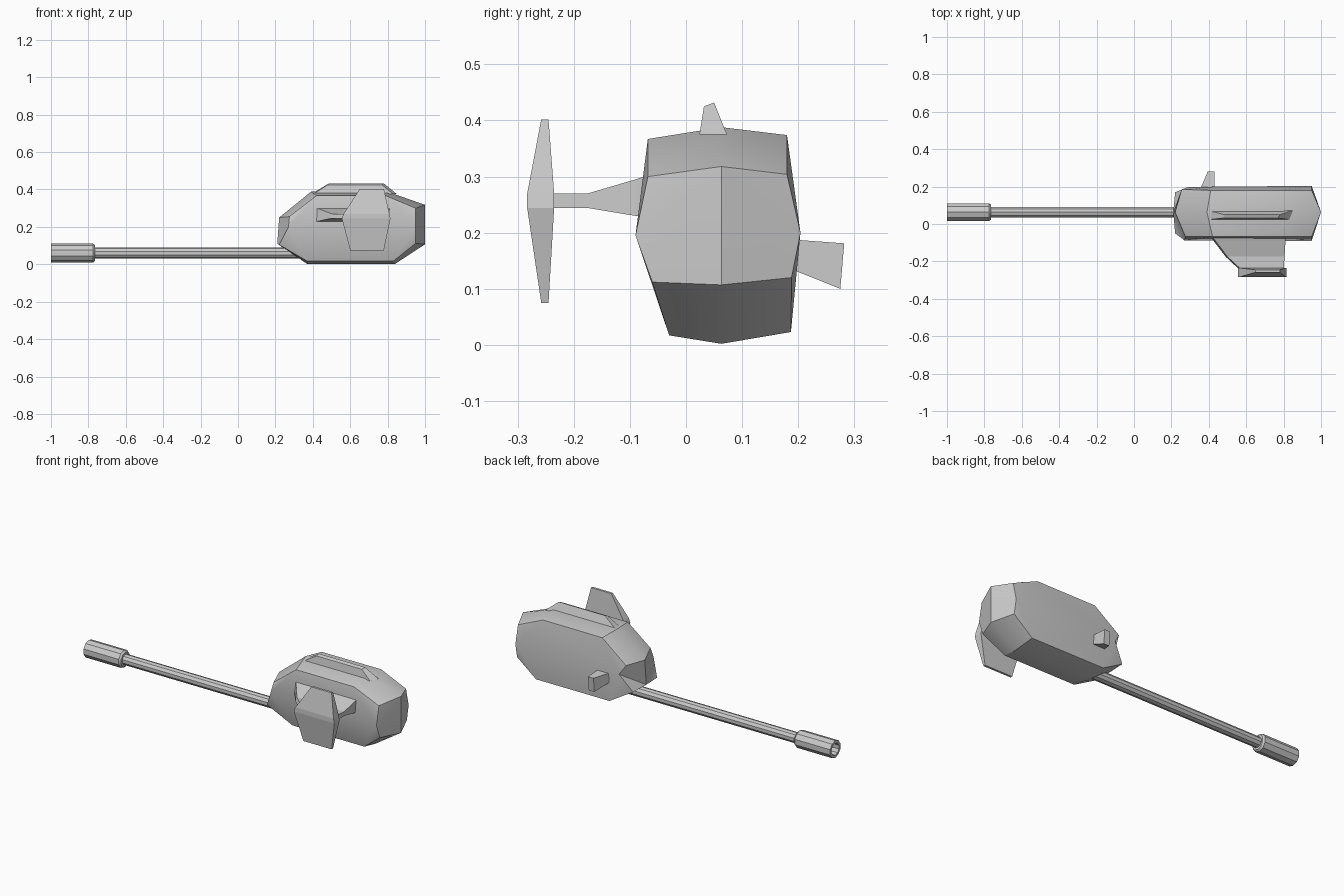
import bpy, bmesh
from math import cos, sin, pi, radians

if "Cube" in bpy.data.objects:
    bpy.data.objects.remove(bpy.data.objects["Cube"])

AXIS_Y, AXIS_Z = 0.063, 0.06   # gun barrel axis


def make(name, verts, faces, angle=None):
    me = bpy.data.meshes.new(name)
    me.from_pydata(verts, [], faces)
    bm = bmesh.new()
    bm.from_mesh(me)
    bmesh.ops.triangulate(bm, faces=[f for f in bm.faces if len(f.verts) > 4])
    bmesh.ops.recalc_face_normals(bm, faces=bm.faces)
    bm.to_mesh(me)
    bm.free()
    ob = bpy.data.objects.new(name, me)
    bpy.context.collection.objects.link(ob)
    if angle:
        bpy.ops.object.select_all(action='DESELECT')
        ob.select_set(True)
        bpy.context.view_layer.objects.active = ob
        bpy.ops.object.shade_smooth_by_angle(angle=radians(angle))
    return ob


def loft(name, rings, angle=None):
    """Skin equal-length rings and cap both ends."""
    n = len(rings[0])
    verts = [v for r in rings for v in r]
    faces = [(k*n + i, k*n + (i+1) % n, (k+1)*n + (i+1) % n, (k+1)*n + i)
             for k in range(len(rings)-1) for i in range(n)]
    faces += [tuple(range(n)), tuple(range((len(rings)-1)*n, len(rings)*n))]
    return make(name, verts, faces, angle)


def tube(name, stations, sides=10):
    """Rings of (x, radius) around the barrel axis."""
    return loft(name, [[(x, AXIS_Y + r*cos(2*pi*(i+.5)/sides),
                         AXIS_Z + r*sin(2*pi*(i+.5)/sides)) for i in range(sides)]
                       for x, r in stations], 30)


# Pod body: outline order nose low/up, top front/rear, tail up/low, belly rear/front
centre = [(x, AXIS_Y, z) for x, z in
          [(.21, .11), (.22, .25), (.39, .388), (.80, .388),
           (1, .318), (1, .107), (.84, .002), (.37, .002)]]
near = [(.22, -.05, .105), (.275, -.068, .255), (.42, -.068, .367), (.79, -.068, .367),
        (.95, -.068, .30), (.95, -.06, .112), (.83, -.03, .017), (.37, -.03, .017),
        (.95, -.09, .195), (.27, -.088, .2)]
far = [(.22, .17, .105), (.255, .185, .255), (.41, .18, .373), (.79, .18, .374),
       (.95, .18, .304), (.95, .188, .12), (.83, .187, .023), (.36, .187, .023),
       (.95, .204, .2), (.29, .198, .2)]
faces = []
for o in (8, 18):
    for i in range(8):
        j = (i + 1) % 8
        mid = {4: [o + 8], 0: [o + 9]}.get(i, [])     # side crease ends
        if mid:
            m = mid[0]
            faces += [(i, j, o + j, m), (i, m, o + i)]
        else:
            faces.append((i, j, o + j, o + i))
    faces += [(o+1, o+2, o+3, o+4, o+8, o+9), (o, o+9, o+8, o+5, o+6, o+7)]
make("pod_body", centre + near + far, faces, 30)

# Barrel and hollow muzzle
tube("barrel", [(-.78, .03), (.40, .03)])
tube("muzzle", [(-.765, .042), (-.775, .05), (-1, .05), (-1, .034), (-.88, .034)])

# Side wing carrying the plate: y, front x, rear x, z low, z high
loft("side_wing", [[(a, y, lo), (b, y, lo), (b, y, hi), (a + .01, y, hi)]
                   for y, a, b, lo, hi in [(-.06, .40, .81, .225, .305),
                                           (-.09, .425, .81, .23, .295),
                                           (-.175, .49, .805, .244, .27),
                                           (-.245, .565, .80, .244, .27)]])

# Vertical end plate: z, front x, rear x, outer y, inner y
loft("end_plate", [[(a, yo, z), (b, yo, z), (b, yi, z), (a, yi, z)]
                   for z, a, b, yo, yi in [(.075, .60, .78, -.258, -.245),
                                           (.244, .555, .815, -.283, -.235),
                                           (.27, .565, .81, -.283, -.235),
                                           (.402, .65, .78, -.258, -.245)]])

# Dorsal ridge
loft("dorsal_ridge", [
    [(.40, .024, .375), (.83, .024, .375), (.85, .073, .375), (.39, .073, .375)],
    [(.48, .032, .425), (.77, .032, .425), (.78, .05, .432), (.485, .05, .432)]])

# Small stub on the far side
loft("far_stub", [
    [(.34, .17, .14), (.43, .17, .14), (.43, .17, .188), (.34, .17, .188)],
    [(.36, .20, .13), (.43, .20, .13), (.43, .20, .187), (.36, .20, .187)],
    [(.395, .275, .10), (.43, .275, .10), (.43, .282, .181), (.395, .282, .181)]])
